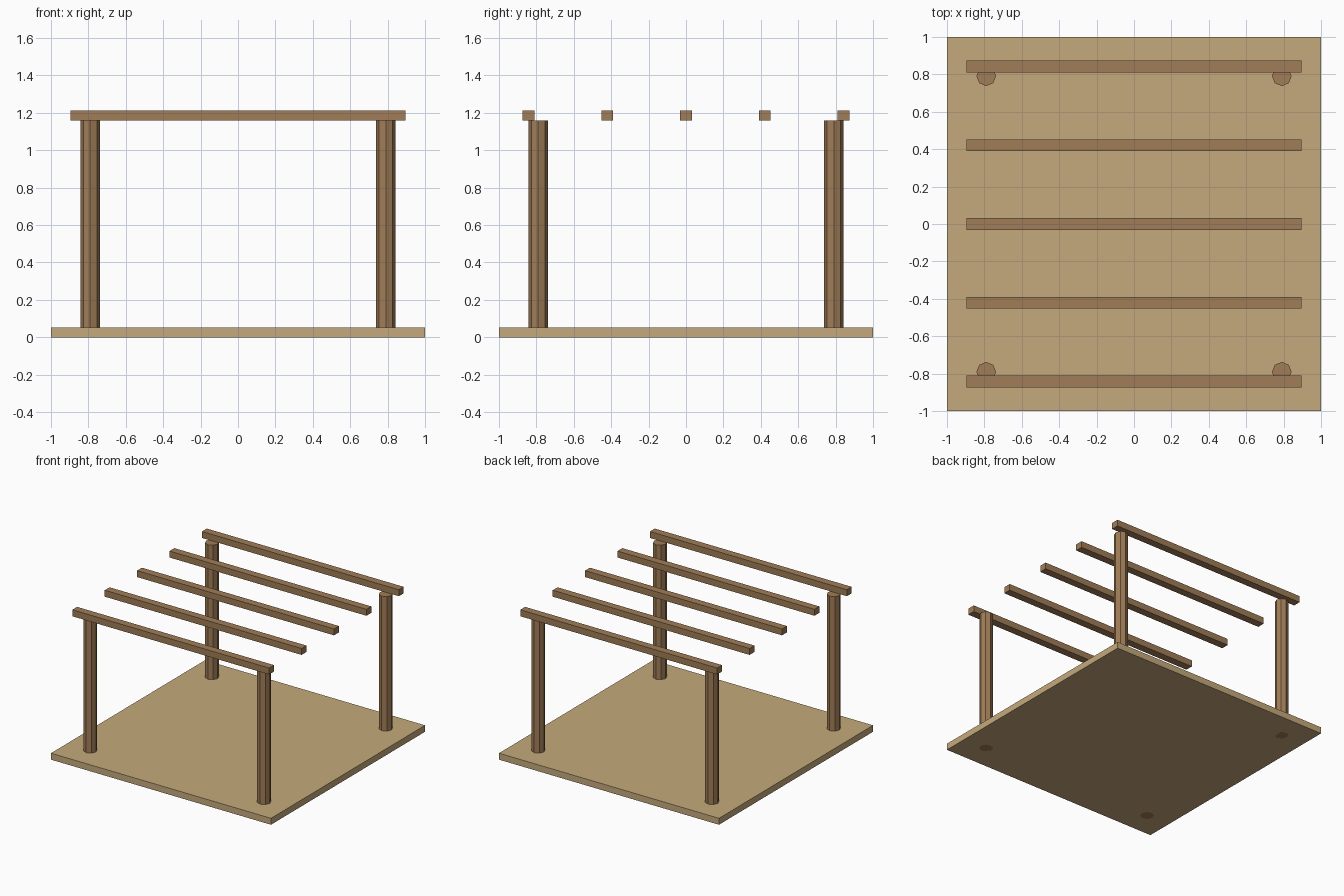
import bpy

if "Cube" in bpy.data.objects:
    bpy.data.objects.remove(bpy.data.objects["Cube"])


def material(name, rgb):
    m = bpy.data.materials.new(name)
    m.diffuse_color = (*rgb, 1)
    m.use_nodes = True
    m.node_tree.nodes["Principled BSDF"].inputs["Base Color"].default_value = m.diffuse_color
    return m


def finish(name, mat):
    ob = bpy.context.object
    ob.name = name
    ob.data.materials.append(mat)
    return ob


def box(name, centre, size, mat):
    bpy.ops.mesh.primitive_cube_add(size=1, location=centre)
    ob = finish(name, mat)
    ob.scale = size
    bpy.ops.object.transform_apply(location=False, rotation=False, scale=True)


floor_wood = material("floor_wood", (0.56, 0.40, 0.20))
frame_wood = material("frame_wood", (0.35, 0.205, 0.095))

FLOOR_H, POST_TOP, BEAM_H = 0.053, 1.158, 0.053

# Square floor slab
box("floor", (0, 0, FLOOR_H / 2), (2, 2, FLOOR_H), floor_wood)

# Four octagonal posts, running down through the floor
for side, x in (("left", -0.79), ("right", 0.79)):
    for end, y in (("front", -0.79), ("back", 0.79)):
        bpy.ops.mesh.primitive_cylinder_add(
            vertices=8, radius=0.0526, depth=POST_TOP, location=(x, y, POST_TOP / 2))
        finish(f"{end}_{side}_post", frame_wood)

# Five evenly spaced roof beams
for i in range(-2, 3):
    box(f"roof_beam_{i + 3}", (0, i * 0.421, POST_TOP + BEAM_H / 2),
        (1.79, 0.063, BEAM_H), frame_wood)
